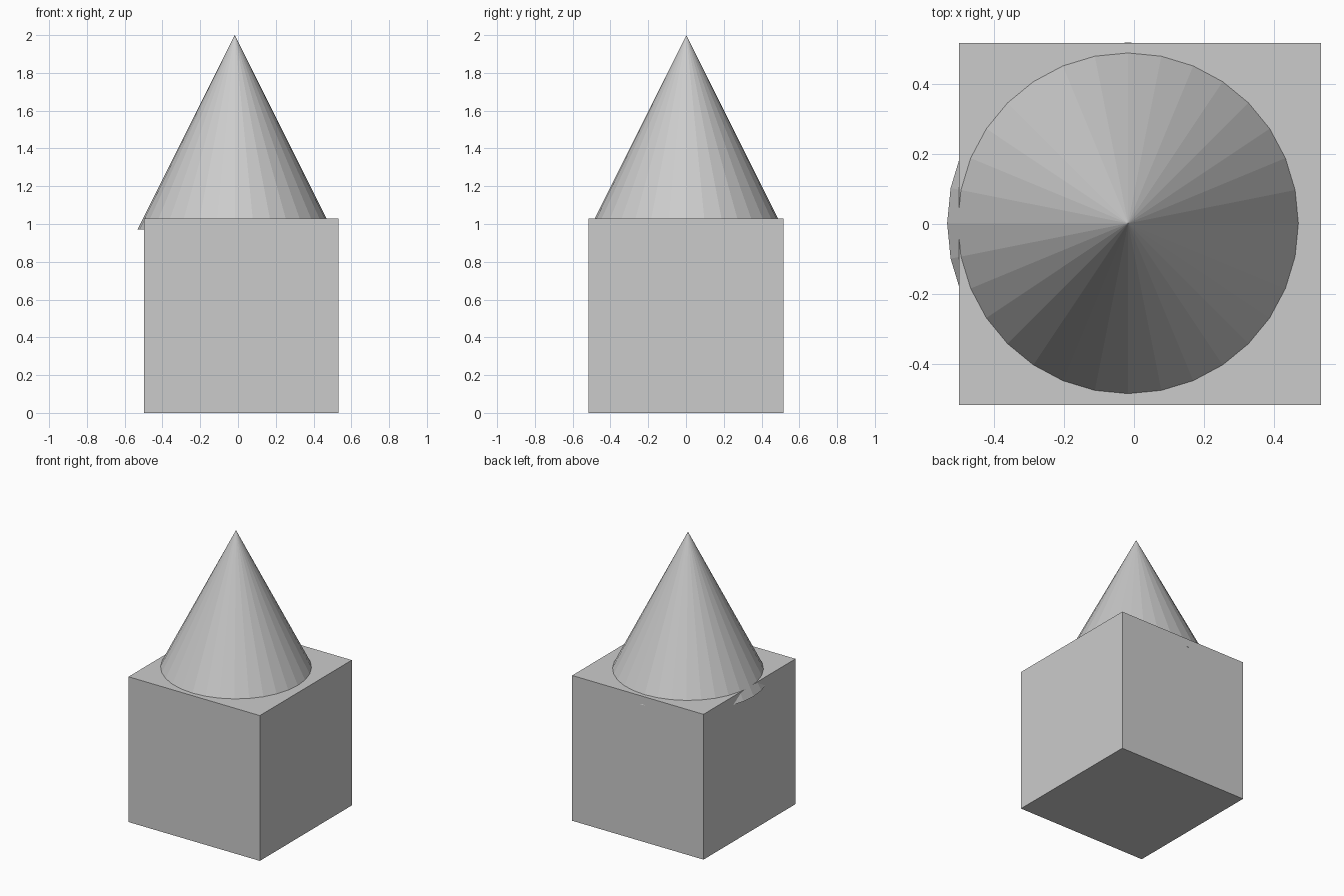
import bpy

if "Cube" in bpy.data.objects:
    bpy.data.objects.remove(bpy.data.objects["Cube"])

SIDE = 1.03      # cube edge, also cone height and base diameter
OFFSET = 0.017   # sideways shift of each part from the centre

# Square base block
bpy.ops.mesh.primitive_cube_add(size=SIDE, location=(OFFSET, 0, SIDE / 2))
bpy.context.object.name = "base_block"

# Cone roof, sunk slightly into the block and overhanging on the left
bpy.ops.mesh.primitive_cone_add(vertices=32, radius1=SIDE / 2, radius2=0,
                                depth=SIDE, location=(-OFFSET, 0.002, 2 - SIDE / 2))
bpy.context.object.name = "cone_roof"
